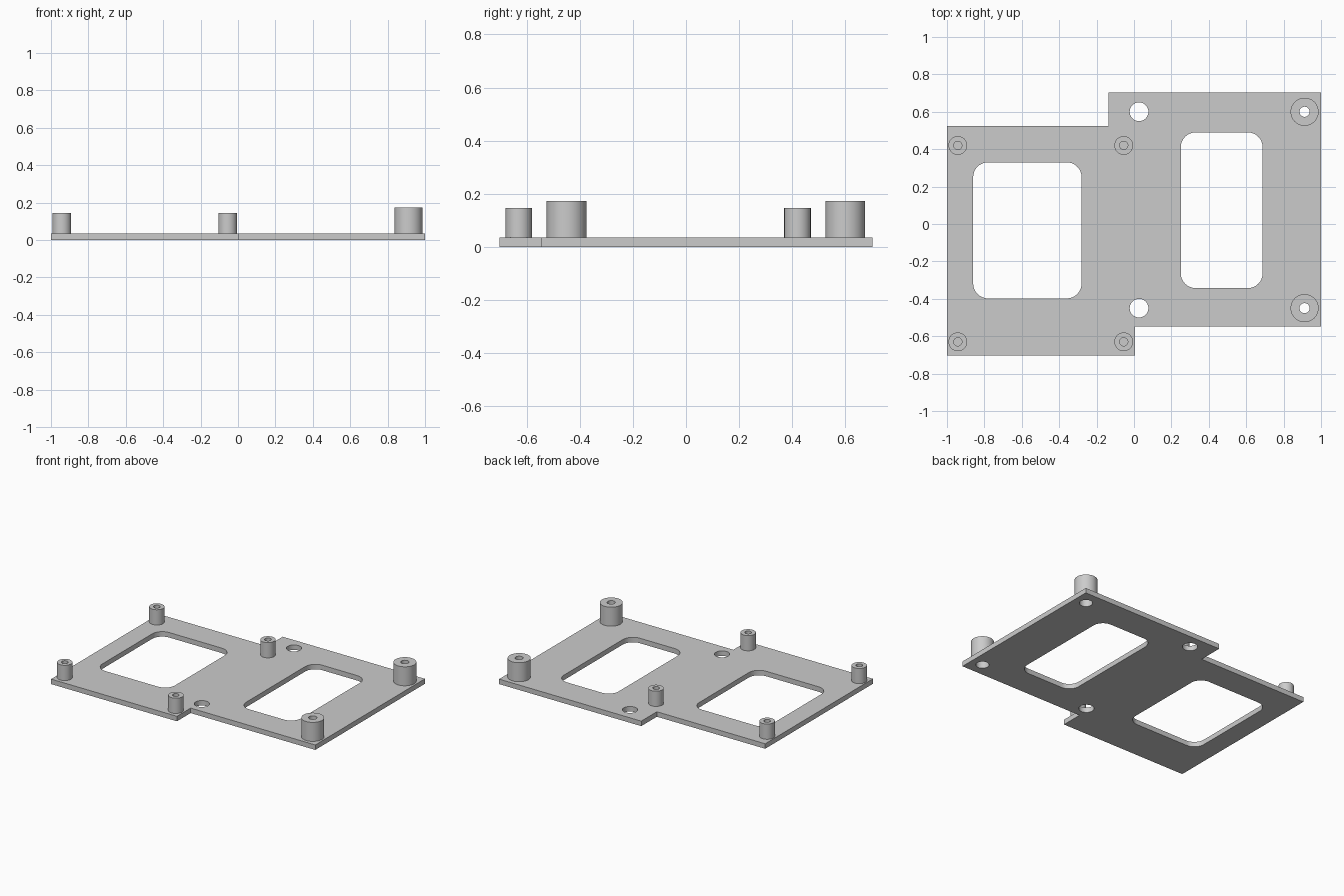
import bpy, bmesh, math

if "Cube" in bpy.data.objects:
    bpy.data.objects.remove(bpy.data.objects["Cube"])

SEG = 48
THICK = 0.036

grey = bpy.data.materials.new("neutral grey")
grey.diffuse_color = (0.6, 0.6, 0.6, 1)
grey.use_nodes = True
grey.node_tree.nodes["Principled BSDF"].inputs["Base Color"].default_value = grey.diffuse_color


def finish(bm, name):
    mesh = bpy.data.meshes.new(name)
    bm.to_mesh(mesh)
    bm.free()
    mesh.materials.append(grey)
    ob = bpy.data.objects.new(name, mesh)
    bpy.context.collection.objects.link(ob)
    bpy.ops.object.select_all(action='DESELECT')
    ob.select_set(True)
    bpy.context.view_layer.objects.active = ob
    bpy.ops.object.shade_smooth_by_angle(angle=math.radians(30))
    return ob


def circle(cx, cy, r, n=SEG):
    return [(cx + r * math.cos(2 * math.pi * i / n),
             cy + r * math.sin(2 * math.pi * i / n)) for i in range(n)]


def rounded_rect(x0, x1, y0, y1, r, n=8):
    pts = []
    corners = [(x1 - r, y1 - r), (x0 + r, y1 - r), (x0 + r, y0 + r), (x1 - r, y0 + r)]
    for k, (cx, cy) in enumerate(corners):
        for i in range(n + 1):
            a = math.pi / 2 * (k + i / n)
            pts.append((cx + r * math.cos(a), cy + r * math.sin(a)))
    return pts


def plate(name, loops):
    bm = bmesh.new()
    edges = []
    for loop in loops:
        vs = [bm.verts.new((x, y, 0)) for x, y in loop]
        edges += [bm.edges.new((vs[i - 1], vs[i])) for i in range(len(vs))]
    bmesh.ops.triangle_fill(bm, edges=edges, use_beauty=True, use_dissolve=False)
    ext = bmesh.ops.extrude_face_region(bm, geom=bm.faces[:])
    top = [v for v in ext["geom"] if isinstance(v, bmesh.types.BMVert)]
    bmesh.ops.translate(bm, verts=top, vec=(0, 0, THICK))
    bmesh.ops.recalc_face_normals(bm, faces=bm.faces[:])
    return finish(bm, name)


def post(name, cx, cy, profile):
    """Turned post; the profile runs up the outside and down the bore."""
    bm = bmesh.new()
    rings = [[bm.verts.new((x, y, z)) for x, y in circle(cx, cy, r)] for r, z in profile]
    for a, b in zip(rings, rings[1:]):
        for i in range(SEG):
            j = (i + 1) % SEG
            bm.faces.new((a[i], a[j], b[j], b[i]))
    return finish(bm, name)


large = [(0.912, 0.60), (0.912, -0.45)]
small = [(x, y) for x in (-0.942, -0.055) for y in (0.42, -0.63)]
BORE = 0.043

# Stepped base plate with windows, mounting holes and screw recesses
outline = [(-1, -0.703), (0.005, -0.703), (0.005, -0.547), (1, -0.547),
           (1, 0.703), (-0.135, 0.703), (-0.135, 0.525), (-1, 0.525)]
plate("base_plate", [outline,
                     rounded_rect(-0.86, -0.28, -0.398, 0.33, 0.08),
                     rounded_rect(0.25, 0.688, -0.343, 0.49, 0.08),
                     circle(0.027, 0.60, 0.05), circle(0.027, -0.45, 0.05)]
      + [circle(x, y, BORE) for x, y in large])

# Tall posts with a through hole, widened from below
for k, (x, y) in enumerate(large):
    post(f"large_post_{k + 1}", x, y,
         [(0.075, THICK), (0.075, 0.173), (0.027, 0.173),
          (0.027, 0.115), (BORE, 0.115), (BORE, THICK)])

# Short posts with a blind hole ending at the plate
for k, (x, y) in enumerate(small):
    post(f"small_post_{k + 1}", x, y,
         [(0.05, THICK), (0.05, 0.146), (0.022, 0.146), (0.022, THICK)])
